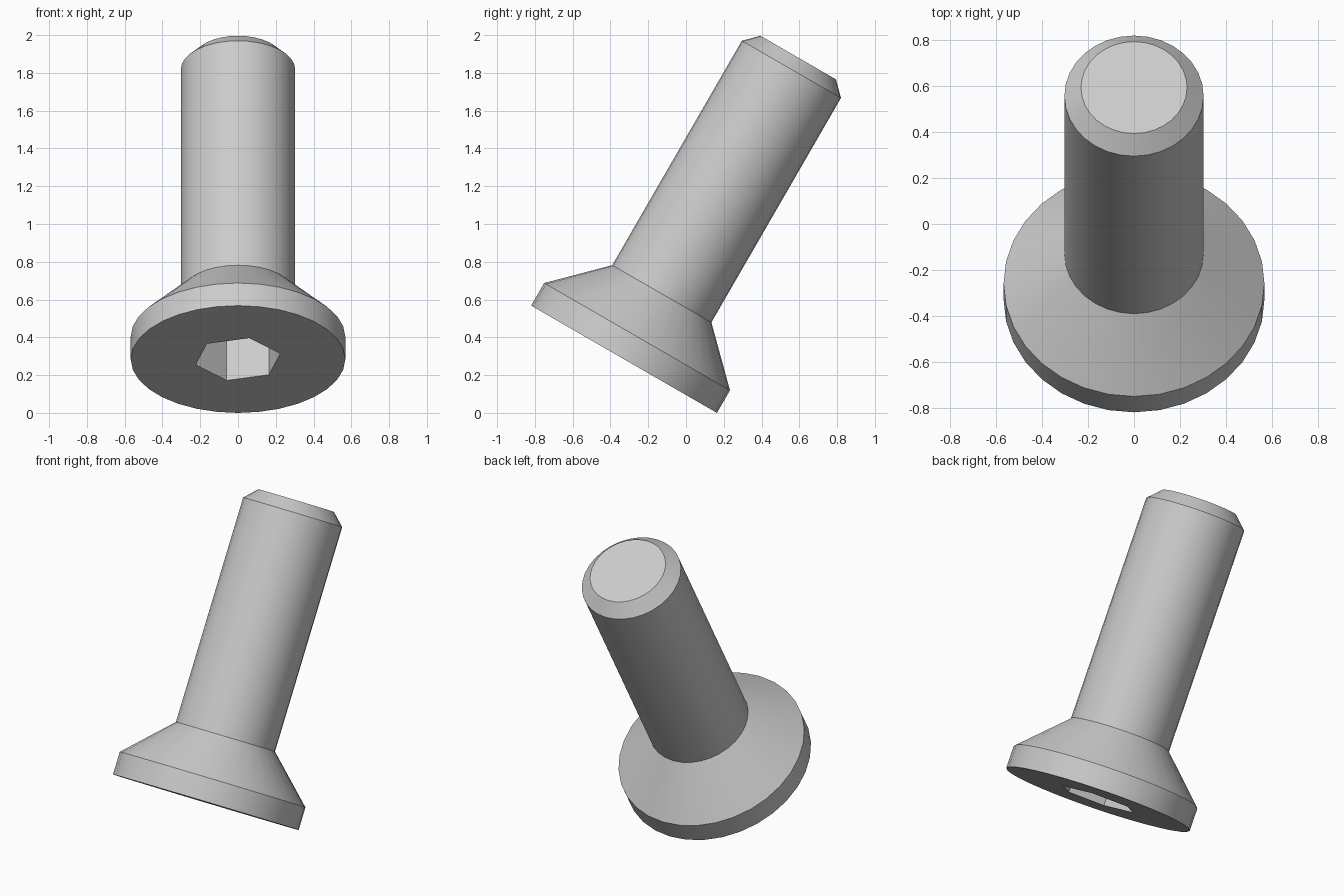
import bpy
import bmesh
from math import cos, sin, tau, radians

cube = bpy.data.objects.get("Cube")
if cube:
    bpy.data.objects.remove(cube, do_unlink=True)

SIDES = 32
TILT = radians(30)
HEAD_RADIUS = 0.568
SOCKET_RADIUS = 0.232
SOCKET_DEPTH = 0.27

# Radius and distance along the axis, from head face to chamfered tip
PROFILE = [(HEAD_RADIUS, 0), (HEAD_RADIUS, 0.138), (0.303, 0.4),
           (0.303, 1.772), (0.231, 1.844)]

steel = bpy.data.materials.new("steel grey")
steel.use_nodes = True
colour = (0.6, 0.6, 0.6, 1)
steel.diffuse_color = colour
steel.node_tree.nodes["Principled BSDF"].inputs["Base Color"].default_value = colour

bm = bmesh.new()


def ring(radius, height, sides, turn=0):
    angles = [tau * i / sides + turn for i in range(sides)]
    return [bm.verts.new((radius * cos(a), radius * sin(a), height)) for a in angles]


def wall(lower, upper):
    n = len(lower)
    for i in range(n):
        j = (i + 1) % n
        bm.faces.new((lower[i], lower[j], upper[j], upper[i]))


# Head, shank and tip
rings = [ring(r, h, SIDES) for r, h in PROFILE]
for lower, upper in zip(rings, rings[1:]):
    wall(lower, upper)
bm.faces.new(rings[-1])

# Hexagonal drive socket
turn = radians(-15)
mouth = ring(SOCKET_RADIUS, 0, 6, turn)
floor = ring(SOCKET_RADIUS, SOCKET_DEPTH, 6, turn)
wall(mouth, floor)
bm.faces.new(floor)

# Flat head face around the socket
rim = [e for e in bm.edges if e.is_boundary]
bmesh.ops.triangle_fill(bm, use_beauty=True, edges=rim)
bmesh.ops.recalc_face_normals(bm, faces=bm.faces)

mesh = bpy.data.meshes.new("countersunk_screw")
bm.to_mesh(mesh)
bm.free()
mesh.materials.append(steel)

# Lean the screw back so the head rim rests on the ground
screw = bpy.data.objects.new("countersunk_screw", mesh)
bpy.context.collection.objects.link(screw)
screw.rotation_euler.x = -TILT
screw.location = (0, -0.328, HEAD_RADIUS * sin(TILT))

bpy.ops.object.select_all(action="DESELECT")
screw.select_set(True)
bpy.context.view_layer.objects.active = screw
bpy.ops.object.shade_smooth_by_angle(angle=radians(30))
